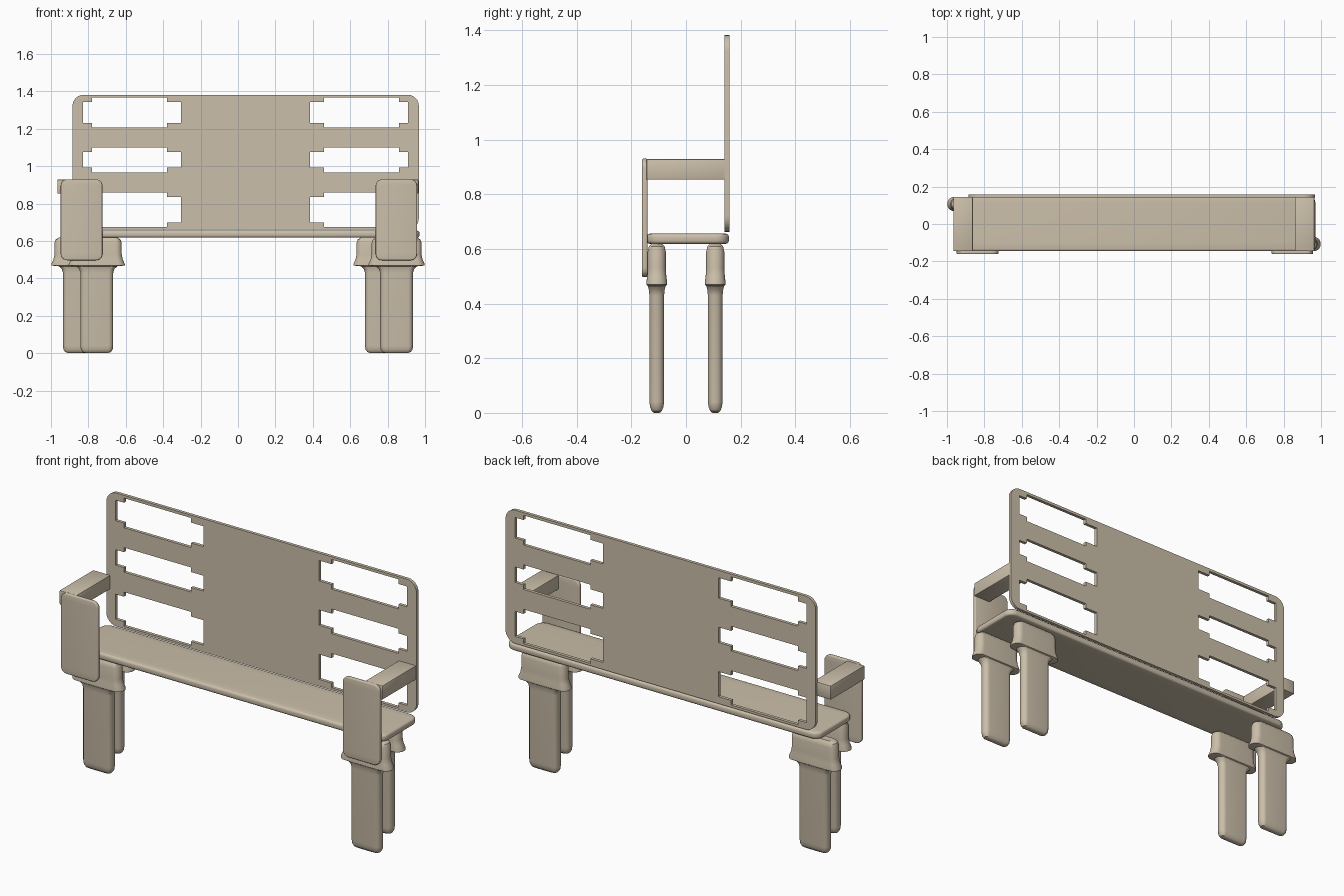
import bpy, bmesh
from math import sin, cos, pi, radians, copysign

scene = bpy.context.scene
old = bpy.data.objects.get("Cube")
if old:
    bpy.data.objects.remove(old, do_unlink=True)

tan = bpy.data.materials.new("warm tan")
tan.use_nodes = True
tan.diffuse_color = (0.60, 0.52, 0.40, 1)
tan.node_tree.nodes["Principled BSDF"].inputs["Base Color"].default_value = tan.diffuse_color


def finish(name, mesh):
    mesh.materials.clear()
    mesh.materials.append(tan)
    obj = bpy.data.objects.new(name, mesh)
    scene.collection.objects.link(obj)
    bpy.ops.object.select_all(action='DESELECT')
    obj.select_set(True)
    bpy.context.view_layer.objects.active = obj
    bpy.ops.object.shade_smooth_by_angle(angle=radians(35))
    return obj


def rounded_rect(x0, x1, y0, y1, r, steps=6):
    """Counter-clockwise outline with arc corners."""
    corners = [(x1 - r, y1 - r), (x0 + r, y1 - r), (x0 + r, y0 + r), (x1 - r, y0 + r)]
    return [(cx + r * cos((q + s / steps) * pi / 2), cy + r * sin((q + s / steps) * pi / 2))
            for q, (cx, cy) in enumerate(corners) for s in range(steps + 1)]


def plate(name, outlines, thickness, location, upright, soft=0.0):
    """Filled outline with holes, given thickness and soft edges."""
    curve = bpy.data.curves.new(name + "_outline", 'CURVE')
    curve.dimensions = '2D'
    curve.fill_mode = 'BOTH'
    curve.extrude = thickness / 2 - soft
    curve.bevel_depth = soft
    curve.bevel_resolution = 2
    for outline in outlines:
        spline = curve.splines.new('POLY')
        spline.points.add(len(outline) - 1)
        for point, (x, y) in zip(spline.points, outline):
            point.co = (x, y, 0, 1)
        spline.use_cyclic_u = True
    temp = bpy.data.objects.new(name + "_temp", curve)
    scene.collection.objects.link(temp)
    graph = bpy.context.evaluated_depsgraph_get()
    mesh = bpy.data.meshes.new_from_object(temp.evaluated_get(graph))
    bpy.data.objects.remove(temp, do_unlink=True)
    bm = bmesh.new()
    bm.from_mesh(mesh)
    bmesh.ops.remove_doubles(bm, verts=bm.verts, dist=0.0001)
    bmesh.ops.recalc_face_normals(bm, faces=bm.faces)
    bm.to_mesh(mesh)
    bm.free()
    obj = finish(name, mesh)
    obj.location = location
    if upright:
        obj.rotation_euler.x = pi / 2
    return obj


# Backrest: thin board with three stepped slots on each side
MID = 0.04


def slot(side, low, high, step=0.025):
    inner, inner_step, outer_step, outer = [MID + side * d for d in (0.345, 0.42, 0.82, 0.87)]
    a, b = low + step, high - step
    return [(inner, a), (inner_step, a), (inner_step, low), (outer_step, low), (outer_step, a),
            (outer, a), (outer, b), (outer_step, b), (outer_step, high), (inner_step, high),
            (inner_step, b), (inner, b)]


slots = [slot(side, low, high) for side in (-1, 1)
         for low, high in ((0.675, 0.86), (0.967, 1.10), (1.207, 1.367))]
plate("backrest", [rounded_rect(-0.885, 0.967, 0.662, 1.382, 0.06)] + slots,
      0.017, (0, 0.15, 0), True)

# Seat: long slab with rounded corners and edges
soft = 0.012
plate("seat", [rounded_rect(-0.9 + soft, 0.97 - soft, -0.145 + soft, 0.157 - soft, 0.035)],
      0.037, (0, 0, 0.637), False, soft)

# Arm front panels and arm bars
for side, x0, x1, bar in (("right", -0.948, -0.725, -0.914), ("left", 0.736, 0.957, 0.912)):
    s = 0.005
    plate(side + "_arm_panel", [rounded_rect(x0 + s, x1 - s, 0.497 + s, 0.93 - s, 0.03)],
          0.02, (0, -0.151, 0), True, s)
    bm = bmesh.new()
    bmesh.ops.create_cube(bm, size=1)
    bmesh.ops.scale(bm, vec=(0.104, 0.29, 0.076), verts=bm.verts)
    bmesh.ops.bevel(bm, geom=bm.edges[:], offset=0.005, segments=2, affect='EDGES', profile=0.5)
    mesh = bpy.data.meshes.new(side + "_arm_bar")
    bm.to_mesh(mesh)
    bm.free()
    finish(side + "_arm_bar", mesh).location = (bar, 0, 0.891)

# Legs: flat rounded posts under a flared collar; rings are height, half width, half depth
RINGS = [(0, 0.055, 0.010), (0.006, 0.075, 0.018), (0.02, 0.085, 0.024), (0.04, 0.088, 0.027),
         (0.43, 0.088, 0.027), (0.45, 0.094, 0.029), (0.465, 0.11, 0.033), (0.469, 0.15, 0.038),
         (0.477, 0.15, 0.038), (0.50, 0.139, 0.035), (0.53, 0.133, 0.033), (0.59, 0.133, 0.033),
         (0.608, 0.127, 0.029), (0.619, 0.11, 0.02)]


def leg(name, x, y):
    bm = bmesh.new()
    previous = None
    for z, hx, hy in RINGS:
        ring = [bm.verts.new((px, py, z)) for px, py in rounded_rect(-hx, hx, -hy, hy, hy * 0.96)]
        if previous:
            n = len(ring)
            for i in range(n):
                j = (i + 1) % n
                bm.faces.new((previous[i], previous[j], ring[j], ring[i]))
        else:
            bm.faces.new(ring[::-1])
        previous = ring
    bm.faces.new(previous)
    mesh = bpy.data.meshes.new(name)
    bm.to_mesh(mesh)
    bm.free()
    finish(name, mesh).location = (x, y, 0)


leg("front_right_leg", -0.755, -0.107)
leg("back_right_leg", -0.848, 0.107)
leg("front_left_leg", 0.848, -0.107)
leg("back_left_leg", 0.767, 0.107)
